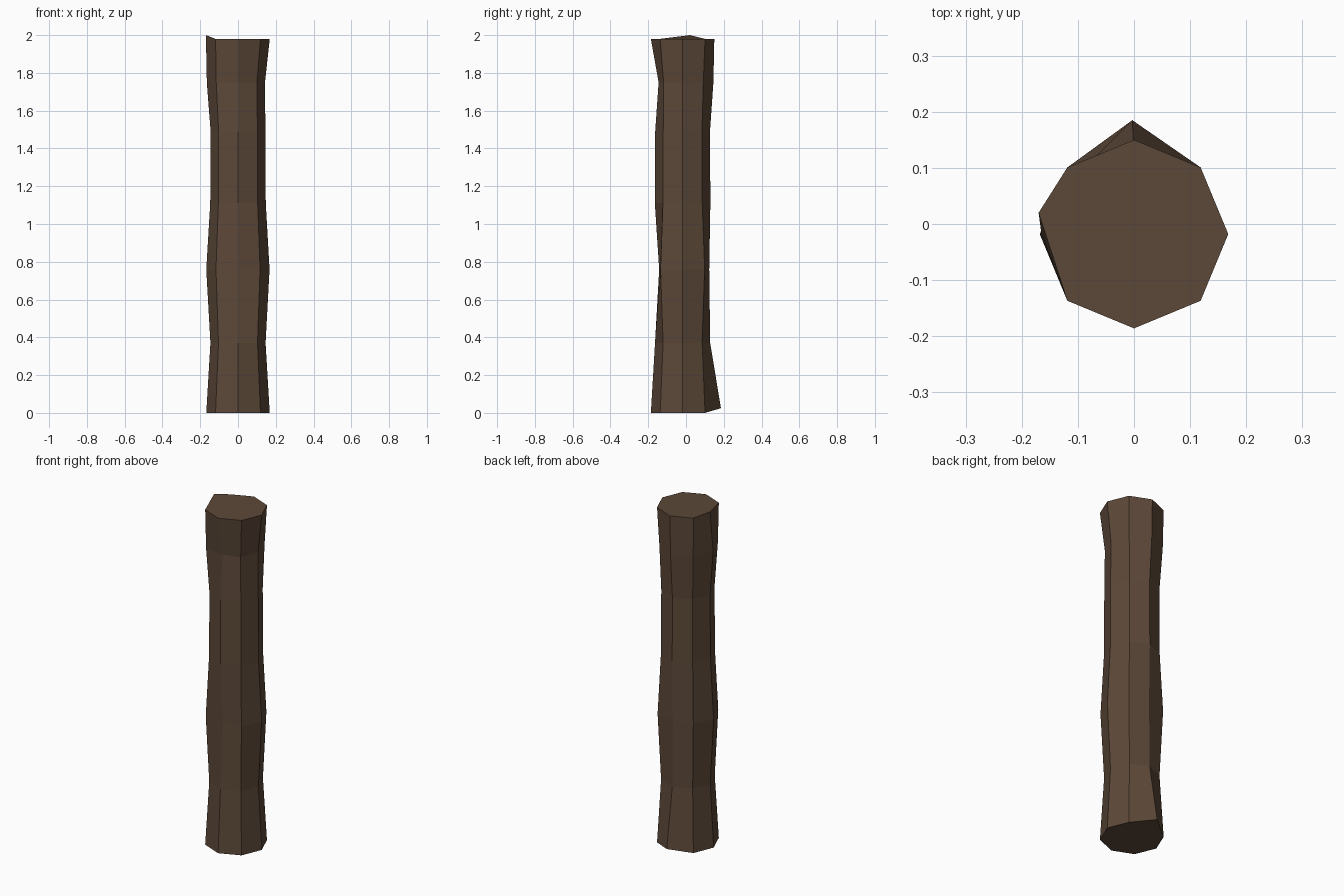
import bpy, bmesh
from math import sin, cos, pi

if "Cube" in bpy.data.objects:
    bpy.data.objects.remove(bpy.data.objects["Cube"])

CENTRE_Y = -0.018

# Rings: height, then radii in eight directions (E, NE, N, NW, W, SW, S, SE)
rings = [
    (0.00, [0.168] * 8),
    (0.37, [0.146] * 8),
    (0.76, [0.167, 0.165, 0.141, 0.165, 0.168, 0.165, 0.124, 0.165]),
    (1.11, [0.147] * 8),
    (1.49, [0.145] * 8),
    (1.75, [0.143, 0.155, 0.163, 0.163, 0.165, 0.163, 0.127, 0.142]),
    (1.98, [0.168] * 8),
]

# Weathered eight-sided log
bm = bmesh.new()
loops = []
for z, radii in rings:
    loops.append([bm.verts.new((r * cos(i * pi / 4), CENTRE_Y + r * sin(i * pi / 4), z))
                  for i, r in enumerate(radii)])

# Chipped corners at the two cut ends
loops[0][2].co = (-0.003, 0.185, 0.025)
loops[-1][4].co = (-0.17, 0.02, 2.0)

# Side faces and end caps
for low, high in zip(loops, loops[1:]):
    for i in range(8):
        j = (i + 1) % 8
        bm.faces.new((low[i], low[j], high[j], high[i]))
bm.faces.new(loops[0][::-1])
bm.faces.new(loops[-1])

mesh = bpy.data.meshes.new("log_post")
bm.to_mesh(mesh)
bm.free()
log = bpy.data.objects.new("log_post", mesh)
bpy.context.collection.objects.link(log)

# Dark bark
bark = bpy.data.materials.new("bark")
bark.diffuse_color = (0.107, 0.065, 0.040, 1)
bark.use_nodes = True
bark.node_tree.nodes["Principled BSDF"].inputs["Base Color"].default_value = bark.diffuse_color
mesh.materials.append(bark)
